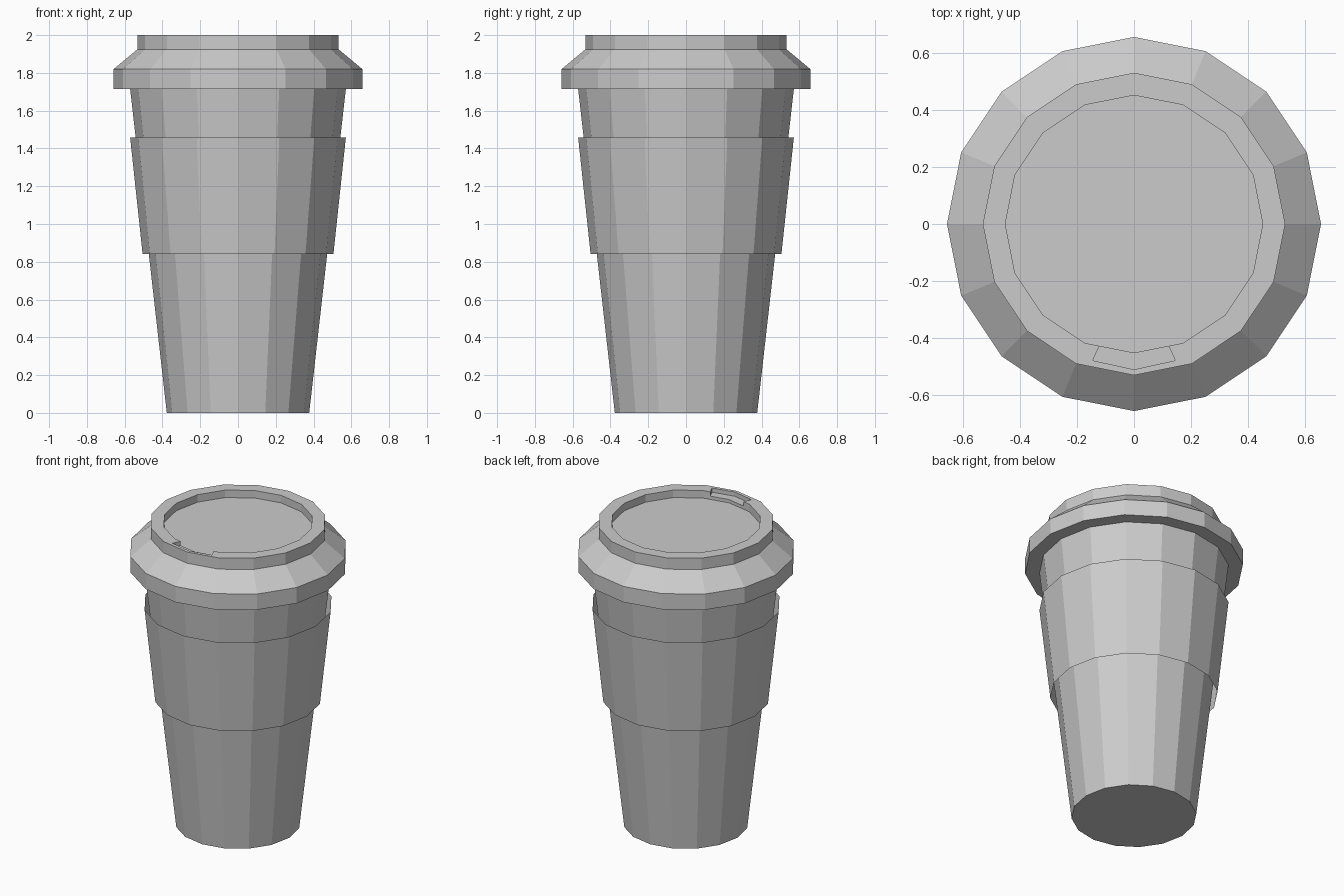
import bpy
import bmesh
from math import cos, sin, pi

SIDES = 16

cube = bpy.data.objects.get("Cube")
if cube:
    bpy.data.objects.remove(cube, do_unlink=True)

# One plain grey for every part
grey = bpy.data.materials.new("plain_grey")
grey.use_nodes = True
grey.diffuse_color = (0.6, 0.6, 0.6, 1)
grey.node_tree.nodes["Principled BSDF"].inputs["Base Color"].default_value = grey.diffuse_color


def finish(name, bm):
    mesh = bpy.data.meshes.new(name)
    bm.to_mesh(mesh)
    bm.free()
    mesh.materials.append(grey)
    obj = bpy.data.objects.new(name, mesh)
    bpy.context.collection.objects.link(obj)
    return obj


def revolve(name, profile, cap_start=False, cap_end=False):
    """Turn a (radius, height) profile, listed from bottom to top, round z."""
    bm = bmesh.new()
    rings = []
    for r, z in profile:
        angles = [2 * pi * i / SIDES for i in range(SIDES)]
        rings.append([bm.verts.new((r * cos(a), r * sin(a), z)) for a in angles])
    for low, high in zip(rings, rings[1:]):
        for i in range(SIDES):
            j = (i + 1) % SIDES
            bm.faces.new((low[i], low[j], high[j], high[i]))
    if cap_start:
        bm.faces.new(rings[0][::-1])
    if cap_end:
        bm.faces.new(rings[-1])
    return finish(name, bm)


# Tapered cup and the open sleeve around it
revolve("cup", [(0.377, 0), (0.571, 1.715)], cap_start=True)
revolve("sleeve", [(0.505, 0.84), (0.571, 1.458)])

# Lid: skirt, slope, raised rim and sunken centre
lid = revolve("lid", [(0.658, 1.715), (0.658, 1.82), (0.532, 1.925), (0.532, 2.0),
                      (0.453, 2.0), (0.453, 1.95)], cap_start=True, cap_end=True)

# Drinking notch in the front of the rim
bm = bmesh.new()
outline = [(-0.10, -0.38), (-0.145, -0.48), (0, -0.512), (0.145, -0.48), (0.10, -0.38)]
base = bm.faces.new([bm.verts.new((x, y, 1.972)) for x, y in outline])
top = bmesh.ops.extrude_face_region(bm, geom=[base])
bmesh.ops.translate(bm, vec=(0, 0, 0.1),
                    verts=[v for v in top["geom"] if isinstance(v, bmesh.types.BMVert)])
bmesh.ops.recalc_face_normals(bm, faces=bm.faces)
cutter = finish("notch_cutter", bm)
cutter.hide_render = True
cutter.hide_set(True)

notch = lid.modifiers.new("drinking_notch", "BOOLEAN")
notch.operation = "DIFFERENCE"
notch.solver = "EXACT"
notch.object = cutter
